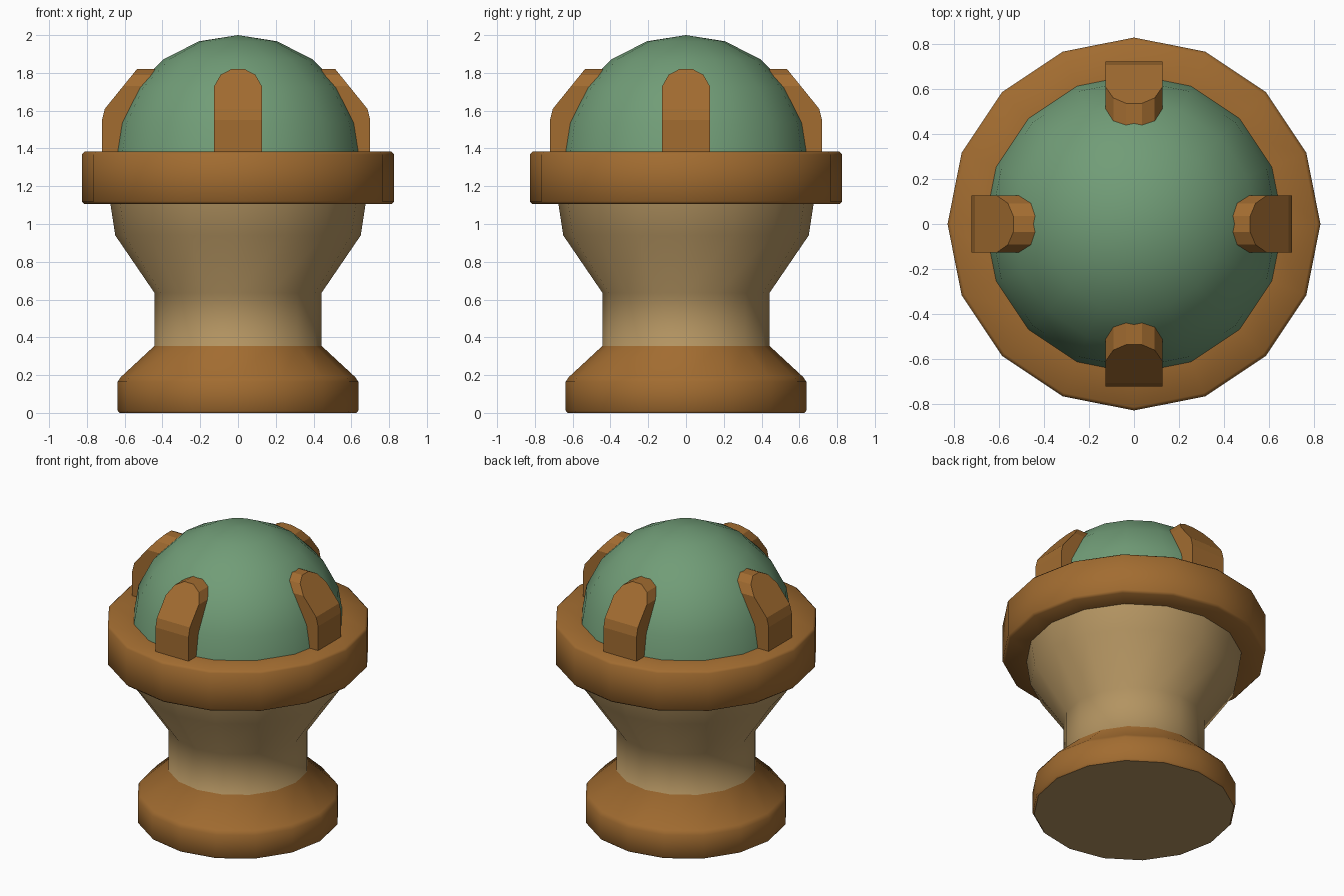
import bpy
import bmesh
from math import sin, cos, pi, radians
from mathutils import Matrix, Vector

cube = bpy.data.objects.get("Cube")
if cube:
    bpy.data.objects.remove(cube, do_unlink=True)

SIDES = 16


def material(name, rgb):
    mat = bpy.data.materials.new(name)
    mat.use_nodes = True
    mat.diffuse_color = (*rgb, 1)
    mat.node_tree.nodes["Principled BSDF"].inputs["Base Color"].default_value = (*rgb, 1)
    return mat


wood = material("warm brown", (0.36, 0.15, 0.03))
clay = material("tan", (0.45, 0.295, 0.12))
glass = material("soft green", (0.165, 0.335, 0.185))


def finish(name, bm, mats, smooth=None):
    bmesh.ops.recalc_face_normals(bm, faces=bm.faces[:])
    mesh = bpy.data.meshes.new(name)
    bm.to_mesh(mesh)
    bm.free()
    obj = bpy.data.objects.new(name, mesh)
    bpy.context.collection.objects.link(obj)
    for mat in mats:
        mesh.materials.append(mat)
    if smooth:
        bpy.ops.object.select_all(action="DESELECT")
        obj.select_set(True)
        bpy.context.view_layer.objects.active = obj
        bpy.ops.object.shade_smooth_by_angle(angle=radians(smooth))
    return obj


def lathe(profile, closed=False):
    """Turn a (radius, height) profile around the z axis."""
    bm = bmesh.new()
    verts = [bm.verts.new((r, 0, z)) for r, z in profile]
    pairs = list(zip(verts, verts[1:]))
    if closed:
        pairs.append((verts[-1], verts[0]))
    edges = [bm.edges.new(p) for p in pairs]
    bmesh.ops.spin(bm, geom=verts + edges, cent=(0, 0, 0), axis=(0, 0, 1),
                   angle=2 * pi, steps=SIDES)
    bmesh.ops.remove_doubles(bm, verts=bm.verts[:], dist=0.0005)
    return bm


# Pedestal: brown foot, tan neck and cup, tan underside
bm = lathe([(0, 0), (0.627, 0), (0.637, 0.012), (0.637, 0.165), (0.62, 0.19),
            (0.442, 0.355), (0.442, 0.635), (0.65, 0.94), (0.682, 1.15), (0, 1.15)])
for face in bm.faces:
    z = face.calc_center_median().z
    face.material_index = 0 if 0.001 < z < 0.355 else 1
finish("pedestal", bm, [wood, clay], 50)

# Collar ring
finish("collar_ring", lathe([(0.6, 1.105), (0.812, 1.105), (0.827, 1.12), (0.827, 1.368),
                             (0.812, 1.383), (0.6, 1.383)], closed=True), [wood], 50)

# Dome
R, MID = 0.67, 1.33
arc = [(R * sin(i * pi / 10), MID + R * cos(i * pi / 10)) for i in range(6)]
finish("dome", lathe(arc), [glass], 50)


# Four round-topped clips, each with its outer face sloped back
def clip(name, angle, reach):
    bm = bmesh.new()
    half = [(0.126, 1.34), (0.126, 1.73), (0.092, 1.79), (0.035, 1.82)]
    outline = half + [(-x, z) for x, z in reversed(half)]
    face = bm.faces.new([bm.verts.new((0.38, y, z)) for y, z in outline])
    out = bmesh.ops.extrude_face_region(bm, geom=[face])
    bmesh.ops.translate(bm, vec=(0.34, 0, 0),
                        verts=[v for v in out["geom"] if isinstance(v, bmesh.types.BMVert)])
    slope = [(0.72, 1.55), (0.705, 1.61), (0.535, 1.82)]
    for (x0, z0), (x1, z1) in zip(slope, slope[1:]):
        cut = bmesh.ops.bisect_plane(
            bm, geom=bm.verts[:] + bm.edges[:] + bm.faces[:], plane_co=(x0, 0, z0),
            plane_no=Vector((z1 - z0, 0, x0 - x1)), clear_outer=True)
        rim = [e for e in cut["geom_cut"] if isinstance(e, bmesh.types.BMEdge)]
        bmesh.ops.holes_fill(bm, edges=rim)
    turn = Matrix.Rotation(radians(angle), 4, "Z")
    bmesh.ops.transform(bm, verts=bm.verts[:],
                        matrix=turn @ Matrix.Translation((reach - 0.72, 0, 0)))
    finish(name, bm, [wood])


for name, angle, reach in (("left_clip", 0, 0.7), ("back_clip", 90, 0.72),
                           ("right_clip", 180, 0.72), ("front_clip", 270, 0.72)):
    clip(name, angle, reach)
